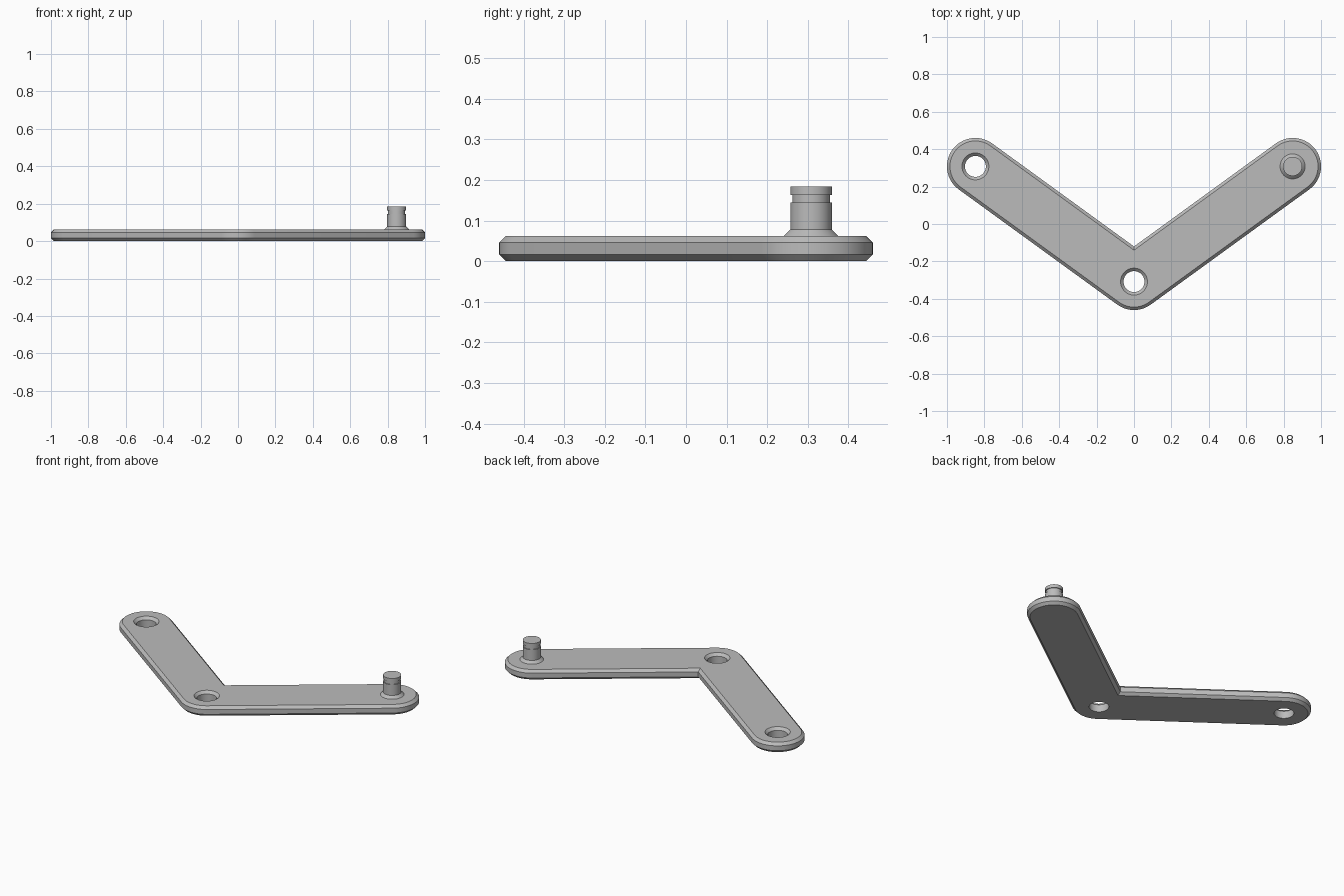
import bpy, bmesh
from math import pi, cos, sin, atan2
from mathutils import Vector

old = bpy.data.objects.get("Cube")
if old:
    bpy.data.objects.remove(old, do_unlink=True)

RADIUS = 0.152          # rounded arm ends
THICK = 0.062
CHAMFER = 0.016
HOLE = 0.056
ELBOW = Vector((0, -0.308))
LEFT_TIP = Vector((0.848, 0.308))
RIGHT_TIP = Vector((-0.848, 0.308))

steel = bpy.data.materials.new("grey steel")
steel.use_nodes = True
GREY = (0.5, 0.5, 0.5, 1)
steel.diffuse_color = GREY
steel.node_tree.nodes["Principled BSDF"].inputs["Base Color"].default_value = GREY


def arc(center, r, start, end, steps):
    angles = [start + (end - start) * i / steps for i in range(steps + 1)]
    return [(center.x + r * cos(a), center.y + r * sin(a)) for a in angles]


def circle(center, r, steps=48):
    return arc(center, r, 0, 2 * pi, steps)[:-1]


def outline(r):
    # V-shaped outline at distance r from the arm centre lines
    d = LEFT_TIP - ELBOW
    slope = atan2(d.y, d.x)
    points = arc(LEFT_TIP, r, slope - pi / 2, slope + pi / 2, 32)
    points.append((0, ELBOW.y + r / cos(slope)))
    points += arc(RIGHT_TIP, r, pi / 2 - slope, 3 * pi / 2 - slope, 32)
    points += arc(ELBOW, r, -pi / 2 - slope, -pi / 2 + slope, 16)
    return points


def wall(bm, sections):
    # join matching loops given as (points, z); return first and last edge loops
    loops = [[bm.verts.new((x, y, z)) for x, y in pts] for pts, z in sections]
    for low, high in zip(loops, loops[1:]):
        for i in range(len(low)):
            j = (i + 1) % len(low)
            bm.faces.new((low[i], low[j], high[j], high[i]))

    def edges(loop):
        return [bm.edges.get((loop[i - 1], loop[i])) for i in range(len(loop))]
    return edges(loops[0]), edges(loops[-1])


def finish(bm, name):
    bmesh.ops.recalc_face_normals(bm, faces=bm.faces[:])
    mesh = bpy.data.meshes.new(name)
    bm.to_mesh(mesh)
    bm.free()
    mesh.materials.append(steel)
    obj = bpy.data.objects.new(name, mesh)
    bpy.context.collection.objects.link(obj)
    bpy.ops.object.select_all(action='DESELECT')
    obj.select_set(True)
    bpy.context.view_layer.objects.active = obj
    bpy.ops.object.shade_smooth_by_angle(angle=pi / 6)


# Bent plate: chamfered rim, two holes countersunk on top
bm = bmesh.new()
inner = outline(RADIUS - CHAMFER)
outer = outline(RADIUS)
bottom, top = wall(bm, [(inner, 0), (outer, CHAMFER),
                        (outer, THICK - CHAMFER), (inner, THICK)])
for center in (ELBOW, RIGHT_TIP):
    bore = circle(center, HOLE)
    low, high = wall(bm, [(bore, 0), (bore, THICK - CHAMFER),
                          (circle(center, HOLE + CHAMFER), THICK)])
    bottom += low
    top += high
for rim, up in ((bottom, -1), (top, 1)):
    bmesh.ops.triangle_fill(bm, edges=rim, use_beauty=True, normal=(0, 0, up))
bmesh.ops.dissolve_limit(bm, angle_limit=0.001, verts=[], edges=bm.edges[:])
finish(bm, "bent_plate")

# Pin: flared foot, shaft, retaining groove and cap
bm = bmesh.new()
PIN = [(0.067, THICK), (0.051, 0.078), (0.051, 0.145), (0.046, 0.145),
       (0.046, 0.163), (0.051, 0.163), (0.051, 0.184)]
foot, cap = wall(bm, [(circle(LEFT_TIP, r), z) for r, z in PIN])
for rim in (foot, cap):
    bmesh.ops.contextual_create(bm, geom=rim)
finish(bm, "pin")
